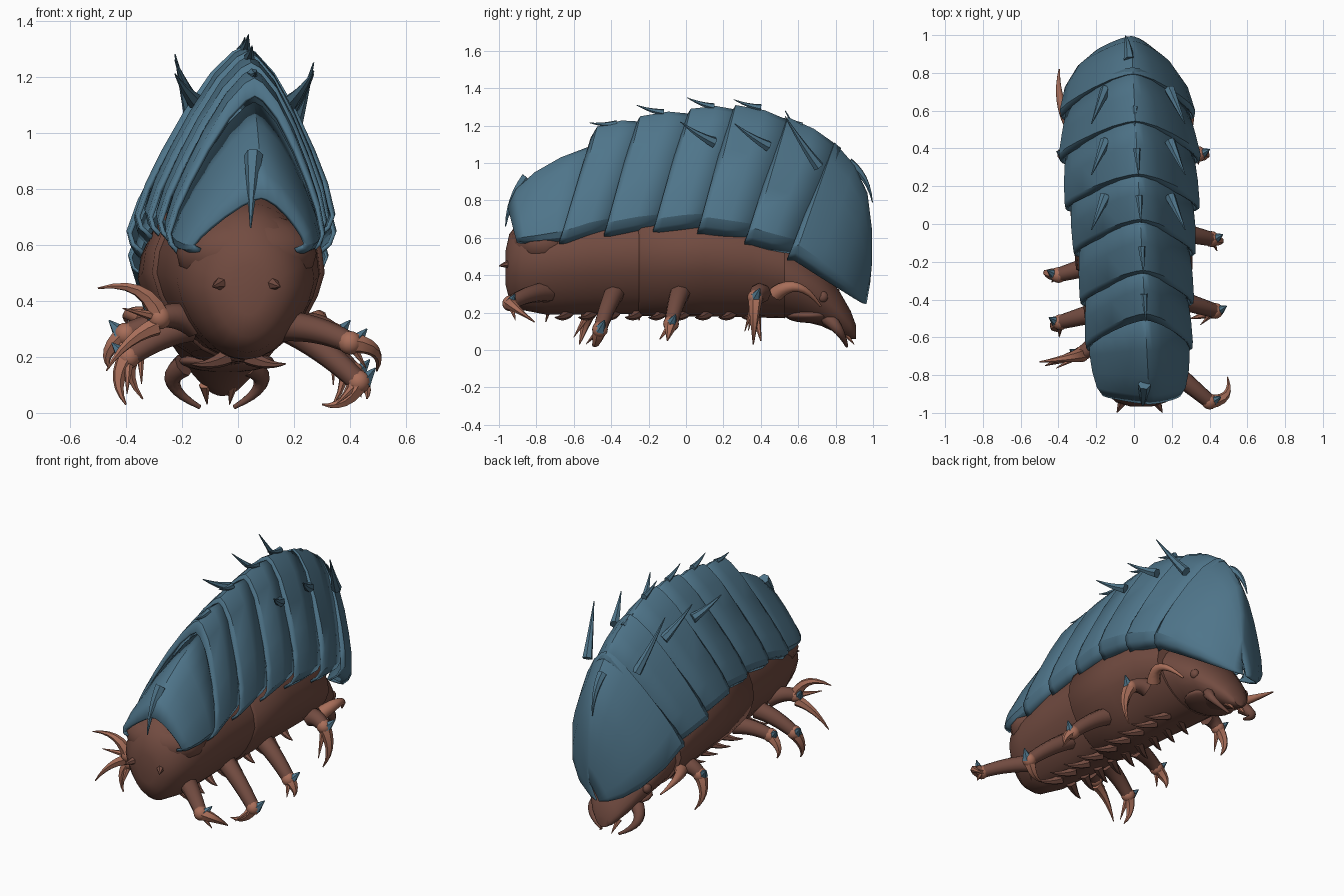
import bpy, bmesh, math
from mathutils import Vector

cube = bpy.data.objects.get("Cube")
if cube:
    bpy.data.objects.remove(cube, do_unlink=True)


def material(name, rgb):
    m = bpy.data.materials.new(name)
    m.use_nodes = True
    m.diffuse_color = (*rgb, 1)
    m.node_tree.nodes["Principled BSDF"].inputs["Base Color"].default_value = (*rgb, 1)
    return m


BLUE = material("slate blue", (0.078, 0.178, 0.255))
BROWN = material("dark brown", (0.168, 0.071, 0.052))
TAN = material("tan claw", (0.39, 0.155, 0.10))


def loft(name, rings, mat, closed=True, thickness=0, angle=35):
    """Skin a list of rings that all have the same number of points."""
    bm = bmesh.new()
    rows = [[bm.verts.new(p) for p in ring] for ring in rings]
    n = len(rows[0])
    for a, b in zip(rows, rows[1:]):
        for i in range(n if closed else n - 1):
            j = (i + 1) % n
            bm.faces.new((a[i], a[j], b[j], b[i]))
    if closed:
        bm.faces.new(rows[0])
        bm.faces.new(rows[-1])
    bmesh.ops.recalc_face_normals(bm, faces=bm.faces)
    if not closed:
        # open shells face away from the middle of the body
        if sum(f.normal.dot(f.calc_center_median() - Vector((0, 0, 0.5))) for f in bm.faces) < 0:
            bmesh.ops.reverse_faces(bm, faces=bm.faces)
    me = bpy.data.meshes.new(name)
    bm.to_mesh(me)
    bm.free()
    me.materials.append(mat)
    ob = bpy.data.objects.new(name, me)
    bpy.context.collection.objects.link(ob)
    if thickness:
        s = ob.modifiers.new("thickness", "SOLIDIFY")
        s.thickness = thickness
        s.offset = -1
    bpy.ops.object.select_all(action="DESELECT")
    ob.select_set(True)
    bpy.context.view_layer.objects.active = ob
    bpy.ops.object.shade_smooth_by_angle(angle=math.radians(angle))
    return ob


def tube(name, pts, radii, mat, sides=8, steps=4):
    """Tapered tube along a smooth path through three points."""
    a, b, c = (Vector(p) for p in pts)
    ctrl = b * 2 - (a + c) / 2
    rings = []
    for k in range(2 * steps + 1):
        t = k / (2 * steps)
        p = a * (1 - t) ** 2 + ctrl * 2 * t * (1 - t) + c * t * t
        d = ((ctrl - a) * (1 - t) + (c - ctrl) * t).normalized()
        u = d.orthogonal().normalized() if k == 0 else (u - d * u.dot(d)).normalized()
        v = d.cross(u)
        r = radii[0] + (radii[1] - radii[0]) * t
        rings.append([p + (u * math.cos(q) + v * math.sin(q)) * r
                      for q in (2 * math.pi * i / sides for i in range(sides))])
    return loft(name, rings, mat, angle=50)


def spike(name, a, b, r, mat, bend=(0, 0, 0)):
    mid = (Vector(a) + Vector(b)) / 2 + Vector(bend)
    return tube(name, (a, mid, b), (r, r * 0.08), mat, sides=6, steps=3)


def ball(name, loc, scale, mat):
    bpy.ops.mesh.primitive_uv_sphere_add(segments=16, ring_count=10, location=loc)
    ob = bpy.context.object
    ob.name, ob.scale = name, scale
    ob.data.materials.append(mat)
    bpy.ops.object.shade_smooth()
    return ob


def sway(y):
    """Sideways drift of the body along its length."""
    return 0.022 - 0.05 * (y + 0.65)


def ridge(y):
    """The ridge leans a little to one side of the middle."""
    return sway(y) + 0.045


# Body in two overlapping sections, then the head:
# egg-shaped rings of (y, centre z, half width, half height)
rear_body = [(-0.965, 0.44, 0.06, 0.09), (-0.945, 0.445, 0.13, 0.175), (-0.88, 0.46, 0.20, 0.245),
             (-0.75, 0.47, 0.245, 0.28), (-0.5, 0.49, 0.275, 0.30), (-0.2, 0.50, 0.295, 0.305)]
front_body = [(-0.26, 0.50, 0.28, 0.30), (-0.24, 0.50, 0.308, 0.318), (0.1, 0.50, 0.325, 0.32),
              (0.35, 0.48, 0.33, 0.305), (0.53, 0.42, 0.30, 0.25)]
head = [(0.5, 0.40, 0.27, 0.22), (0.6, 0.36, 0.255, 0.20), (0.72, 0.29, 0.21, 0.16),
        (0.82, 0.20, 0.145, 0.115), (0.88, 0.135, 0.09, 0.075), (0.91, 0.095, 0.045, 0.035)]


def oval(y, zc, w, h, n=24):
    ring = []
    for i in range(n):
        q = 2 * math.pi * i / n
        keel = 1 - 0.18 * max(0, -math.sin(q))
        ring.append((sway(y) + w * math.cos(q) * keel, y, zc + h * math.sin(q)))
    return ring


for name, rings in (("rear_body", rear_body), ("front_body", front_body), ("head", head)):
    loft(name, [oval(*r) for r in rings], BROWN, angle=60)
ball("tail_hood", (0.03, -0.76, 0.57), (0.25, 0.19, 0.15), BROWN)

# Shell plates: each ring is (bottom y, bottom z, half width, ridge y, ridge z)
ARCH = [(0.84, 0), (0.96, 0.06), (1, 0.13), (0.91, 0.29), (0.765, 0.46),
        (0.565, 0.66), (0.32, 0.86), (0.115, 0.97)]


def arch(yb, zb, w, yt, zt):
    ring = []
    for x, h in ARCH + [(0, 1)] + [(-x, h) for x, h in reversed(ARCH)]:
        # the ridge lies ahead and the flanks sweep back toward the tail
        y = yb + (yt - yb) * h
        ring.append((sway(y) + 0.045 * h + x * w, y, zb + (zt - zb) * h))
    return ring


tail = [(-0.905, 0.575, 0.205, -0.955, 0.77), (-0.86, 0.565, 0.235, -0.91, 0.86),
        (-0.78, 0.565, 0.255, -0.81, 0.95), (-0.70, 0.57, 0.265, -0.67, 1.03),
        (-0.60, 0.58, 0.265, -0.46, 1.11)]
loft("tail_plate", [arch(*r) for r in tail], BLUE, closed=False, thickness=0.015, angle=25)

edges = [(-0.68, 0.565, 0.285, -0.48, 1.195), (-0.44, 0.605, 0.303, -0.25, 1.25),
         (-0.18, 0.62, 0.325, 0.02, 1.29), (0.06, 0.62, 0.358, 0.26, 1.31),
         (0.31, 0.56, 0.375, 0.54, 1.245), (0.54, 0.48, 0.358, 0.79, 1.11)]


def bevel(yb, zb, w, yt, zt):
    """Leading edge that slopes down to the plate in front, and the full ring behind it."""
    return [(yb, zb, w - 0.004, yt - 0.03, zt - 0.06), (yb + 0.035, zb, w, yt + 0.005, zt)]


for k, (lo, hi) in enumerate(zip(edges, edges[1:])):
    rear = (hi[0] + 0.04, hi[1] + 0.03, hi[2] - 0.035, hi[3] + 0.04, hi[4] - 0.03)
    mid = [(a + b) / 2 for a, b in zip(lo, rear)]
    mid[2] += 0.005
    mid[4] += 0.02
    loft(f"back_plate_{k + 1}", [arch(*r) for r in (*bevel(*lo), mid, rear)], BLUE,
         closed=False, thickness=0.015, angle=30)

shield = bevel(*edges[-1]) + [
    (0.70, 0.40, 0.325, 0.90, 0.99), (0.82, 0.325, 0.25, 0.97, 0.84),
    (0.90, 0.275, 0.16, 0.995, 0.64), (0.945, 0.25, 0.07, 0.995, 0.47),
    (0.965, 0.245, 0.012, 0.985, 0.36)]
loft("head_shield", [arch(*r) for r in shield], BLUE, closed=False, thickness=0.01, angle=30)

# Ridge spikes sweep toward the tail
for k, (y, z, rise) in enumerate([(-0.37, 1.21, 0.005), (-0.12, 1.27, 0.04),
                                  (0.15, 1.30, 0.05), (0.40, 1.295, 0.045)]):
    spike(f"ridge_spike_{k + 1}", (ridge(y), y, z), (ridge(y) + 0.01, y - 0.145, z + rise),
          0.02, BLUE, (0, 0, -0.006))
spike("ridge_spike_5", (ridge(0.62), 0.62, 1.20), (ridge(0.62), 0.52, 1.24), 0.018, BLUE)
spike("shield_spike", (-0.025, 0.87, 1.0), (-0.045, 0.997, 0.79), 0.03, BLUE, (0, 0.02, 0.02))
spike("tail_spike", (0.055, -0.85, 0.92), (0.045, -0.965, 0.66), 0.034, BLUE, (0, -0.02, 0.01))

# Side spikes in pairs
for k, (y, z, left_tip, right_tip) in enumerate([(0.15, 1.11, 1.22, 1.21), (0.44, 1.09, 1.21, 1.26),
                                                 (0.71, 0.98, 1.25, 1.28)]):
    for side, x0, x1, tip in (("left", 0.19, 0.27, left_tip), ("right", -0.15, -0.225, right_tip)):
        spike(f"{side}_side_spike_{k + 1}", (x0, y, z), (x1, y - 0.18, tip), 0.03, BLUE,
              (0, 0, -0.008))

# Legs: hip, knee, claw tip and the claw's bend
legs = {
    "left_rear": ((0.16, -0.74, 0.31), (0.40, -0.94, 0.25), (0.495, -0.81, 0.15), (0.04, -0.03, 0.02)),
    "left_hind": ((0.17, -0.38, 0.31), (0.43, -0.46, 0.11), (0.30, -0.50, 0.03), (0.01, 0, -0.03)),
    "left_middle": ((0.19, -0.03, 0.31), (0.41, -0.08, 0.14), (0.46, -0.10, 0.05), (0.02, 0, 0)),
    "left_front": ((0.23, 0.40, 0.30), (0.34, 0.37, 0.28), (0.34, 0.36, 0.03), (0.04, 0, 0)),
    "right_rear": ((-0.15, -0.60, 0.32), (-0.28, -0.69, 0.34), (-0.50, -0.73, 0.445), (0.03, 0, 0.045)),
    "right_hind": ((-0.17, -0.46, 0.31), (-0.39, -0.52, 0.20), (-0.40, -0.57, 0.03), (-0.03, 0, 0)),
    "right_middle": ((-0.19, -0.21, 0.31), (-0.40, -0.27, 0.28), (-0.46, -0.25, 0.16), (-0.03, 0, 0)),
    "right_front": ((-0.25, 0.37, 0.30), (-0.35, 0.36, 0.26), (-0.34, 0.40, 0.05), (-0.04, 0, 0)),
}
for name, (hip, knee, tip, bend) in legs.items():
    h, k, t = Vector(hip), Vector(knee), Vector(tip)
    out = Vector((1 if k.x > 0 else -1, 0, 0))
    tube(f"{name}_leg", (h, (h + k) / 2 + Vector((0, 0, 0.015)), k), (0.056, 0.038), BROWN)
    ball(f"{name}_joint", k, (0.042, 0.042, 0.042), TAN)
    spike(f"{name}_claw", k, t, 0.04, TAN, bend)
    spike(f"{name}_small_claw", k, k + (t - k) * 0.6 + Vector((0, -0.05, -0.03)), 0.022, TAN)
    spike(f"{name}_knee_spike", k + out * 0.015, k + out * 0.06 + Vector((0, 0.025, 0.05)), 0.034, BLUE)
spike("right_rear_lower_claw", (-0.29, -0.69, 0.31), (-0.47, -0.75, 0.15), 0.035, TAN, (-0.01, 0, 0.02))

# Forelimbs hooked beside the head
tube("left_forelimb", ((0.25, 0.48, 0.30), (0.29, 0.60, 0.335), (0.22, 0.72, 0.235)), (0.042, 0.006), TAN)
tube("right_forelimb", ((-0.33, 0.52, 0.34), (-0.39, 0.66, 0.35), (-0.395, 0.82, 0.32)), (0.038, 0.004), TAN)

# Face: eyes, jaws and feelers; barbs at the tail
for side, s in (("left", 1), ("right", -1)):
    ball(f"{side}_eye", (-0.05 + s * 0.19, 0.73, 0.285), (0.025, 0.03, 0.03), BROWN)
    tube(f"{side}_jaw", ((-0.075 + s * 0.12, 0.76, 0.17), (-0.075 + s * 0.155, 0.82, 0.10),
                         (-0.075 + s * 0.06, 0.86, 0.02)), (0.042, 0.008), BROWN)
    spike(f"{side}_feeler", (-0.07 + s * 0.05, 0.84, 0.10), (-0.07 + s * 0.04, 0.90, 0.03), 0.02, TAN)
    spike(f"{side}_tail_barb", (0.03 + s * 0.08, -0.92, 0.465), (0.03 + s * 0.12, -0.998, 0.45),
          0.035, BROWN)
ball("lower_lip", (-0.04, 0.66, 0.185), (0.17, 0.13, 0.04), BROWN)

# Belly barbs in two rows
for k in range(9):
    y = -0.66 + k * 0.125
    for side, s in (("left", 1), ("right", -1)):
        spike(f"{side}_belly_barb_{k + 1}", (s * 0.04, y + 0.03, 0.20), (s * 0.17, y - 0.04, 0.175),
              0.032, BROWN, (0, 0, -0.012))
